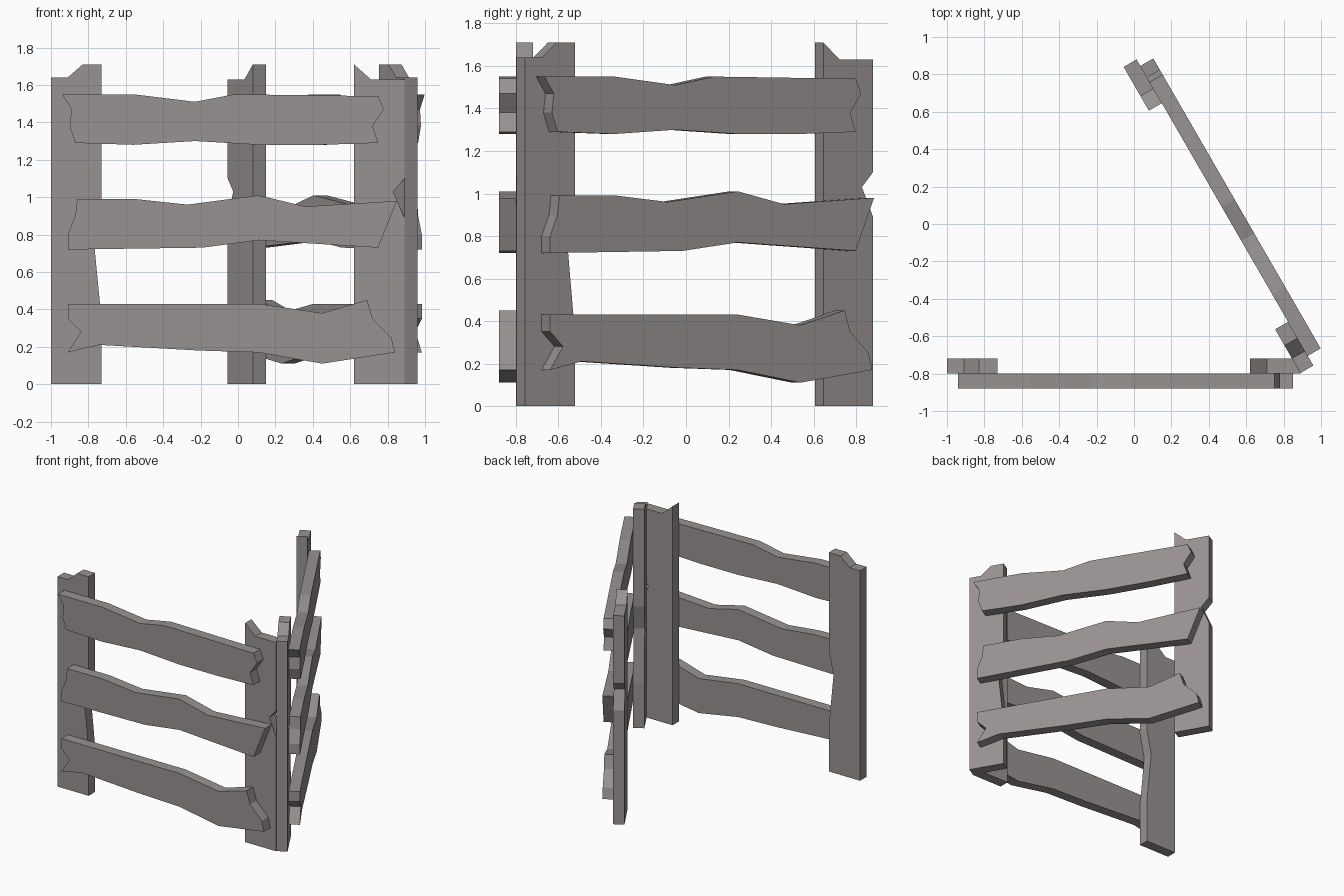
import bpy
import bmesh
from math import radians
from mathutils import Matrix

default_cube = bpy.data.objects.get("Cube")
if default_cube:
    bpy.data.objects.remove(default_cube, do_unlink=True)

# Weathered grey timber
timber = bpy.data.materials.new("weathered_grey_wood")
timber.use_nodes = True
colour = (0.31, 0.29, 0.285, 1.0)
timber.diffuse_color = colour
timber.node_tree.nodes["Principled BSDF"].inputs["Base Color"].default_value = colour

BOARD_FRONT, BOARD_BACK, POST_BACK = -0.88, -0.80, -0.72


def make_board(name, outline, front, back, placement):
    """Extrude an x-z outline from front to back and place the board."""
    bm = bmesh.new()
    face = bm.faces.new([bm.verts.new((x, front, z)) for x, z in outline])
    extruded = bmesh.ops.extrude_face_region(bm, geom=[face])["geom"]
    moved = [item for item in extruded if isinstance(item, bmesh.types.BMVert)]
    bmesh.ops.translate(bm, verts=moved, vec=(0, back - front, 0))
    bmesh.ops.recalc_face_normals(bm, faces=bm.faces)
    mesh = bpy.data.meshes.new(name)
    bm.to_mesh(mesh)
    bm.free()
    mesh.materials.append(timber)
    board = bpy.data.objects.new(name, mesh)
    board.matrix_world = placement
    bpy.context.scene.collection.objects.link(board)
    return board


# Upright posts with chipped tops and worn edges
posts = {
    "left_post": [
        (-1, 0), (-1, 1.64), (-.91, 1.64), (-.83, 1.71), (-.73, 1.71),
        (-.73, .95), (-.77, .76), (-.73, .35), (-.73, 0)],
    "right_post": [
        (.62, 0), (.62, 1.71), (.71, 1.63), (.89, 1.63), (.89, 1.1),
        (.83, 1.03), (.89, .89), (.89, 0)],
}

# Rough horizontal planks with splintered ends
planks = {
    "top_plank": [
        (-.94, 1.55), (-.56, 1.55), (-.23, 1.51), (-.02, 1.55), (.75, 1.54),
        (.78, 1.47), (.72, 1.38), (.75, 1.29), (.45, 1.28), (.11, 1.28),
        (-.23, 1.3), (-.56, 1.28), (-.87, 1.29), (-.9, 1.38), (-.89, 1.47)],
    "middle_plank": [
        (-.86, .99), (-.55, .99), (-.27, .96), (.11, 1.01), (.36, .95),
        (.85, .98), (.75, .73), (.11, .77), (-.19, .73), (-.91, .72),
        (-.91, .8), (-.87, .9)],
    "bottom_plank": [
        (-.91, .43), (.11, .43), (.45, .38), (.69, .45), (.72, .35),
        (.82, .25), (.84, .17), (.45, .11), (.11, .17), (-.21, .18),
        (-.74, .21), (-.91, .17), (-.84, .28), (-.91, .35)],
}

# Two identical fence sections, the second swung round the corner
sections = {
    "front": Matrix.Identity(4),
    "side": Matrix.Translation((-.234, -.291, 0)) @ Matrix.Rotation(radians(120), 4, "Z"),
}

for section, placement in sections.items():
    for part, outline in posts.items():
        make_board(f"{section}_{part}", outline, BOARD_BACK, POST_BACK, placement)
    for part, outline in planks.items():
        make_board(f"{section}_{part}", outline, BOARD_FRONT, BOARD_BACK, placement)
